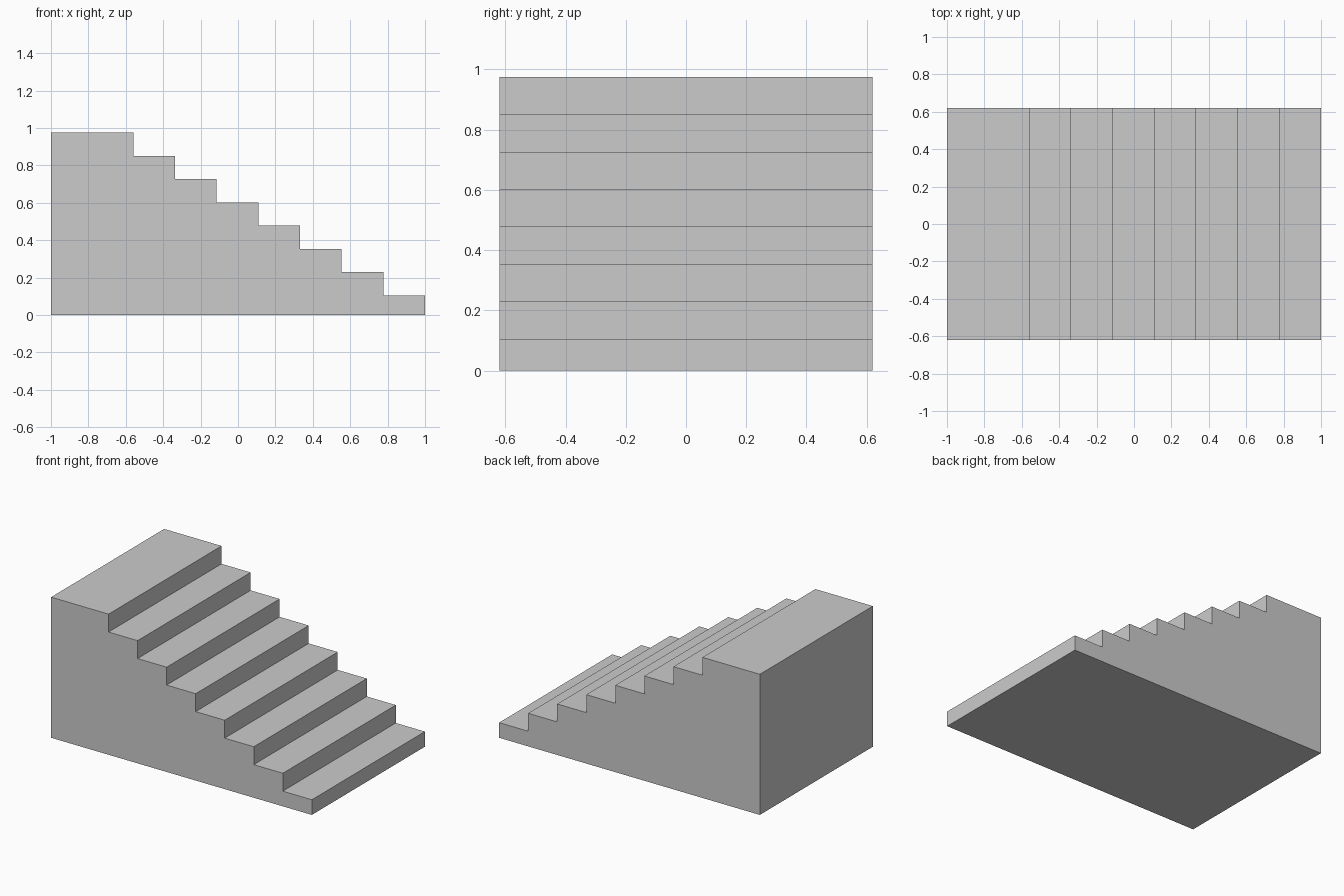
import bpy, bmesh

if "Cube" in bpy.data.objects:
    bpy.data.objects.remove(bpy.data.objects["Cube"])

STEPS = 8
RUN, RISE = 0.2228, 0.1243      # tread depth and riser height
FIRST_RISE = 0.105              # lowest riser is shorter
HALF_WIDTH = 0.619

# Stepped side profile, climbing from the right to the top landing
profile = [(-1.0, 0.0), (1.0, 0.0)]
for i in range(STEPS):
    z = FIRST_RISE + i * RISE
    x_end = -1.0 if i == STEPS - 1 else 1.0 - (i + 1) * RUN
    profile += [(1.0 - i * RUN, z), (x_end, z)]

# Extrude the profile across the width of the staircase
bm = bmesh.new()
side = bm.faces.new([bm.verts.new((x, -HALF_WIDTH, z)) for x, z in profile])
ext = bmesh.ops.extrude_face_region(bm, geom=[side], use_keep_orig=True)
verts = [g for g in ext["geom"] if isinstance(g, bmesh.types.BMVert)]
bmesh.ops.translate(bm, verts=verts, vec=(0, 2 * HALF_WIDTH, 0))
bmesh.ops.recalc_face_normals(bm, faces=bm.faces)

mesh = bpy.data.meshes.new("staircase")
bm.to_mesh(mesh)
bm.free()
bpy.context.collection.objects.link(bpy.data.objects.new("staircase", mesh))
